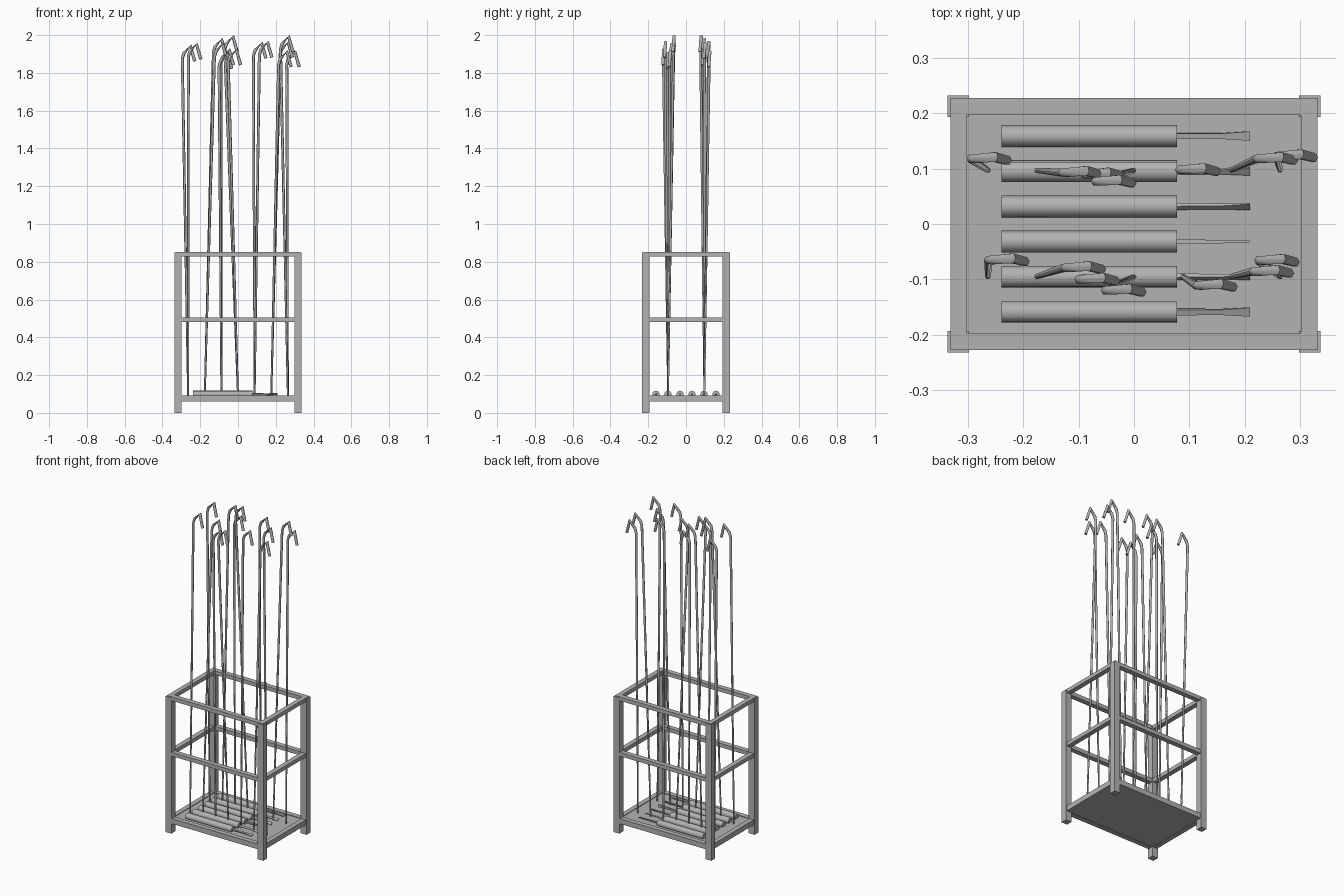
import bpy, bmesh
from math import radians
from mathutils import Matrix, Vector

cube = bpy.data.objects.get("Cube")
if cube:
    bpy.data.objects.remove(cube, do_unlink=True)

grey = bpy.data.materials.new("grey metal")
grey.use_nodes = True
grey.diffuse_color = (0.45, 0.45, 0.45, 1)
grey.node_tree.nodes["Principled BSDF"].inputs["Base Color"].default_value = grey.diffuse_color


def finish(name, bm, smooth=None):
    bmesh.ops.recalc_face_normals(bm, faces=bm.faces)
    mesh = bpy.data.meshes.new(name)
    bm.to_mesh(mesh)
    bm.free()
    mesh.materials.append(grey)
    obj = bpy.data.objects.new(name, mesh)
    bpy.context.collection.objects.link(obj)
    if smooth:
        bpy.ops.object.select_all(action="DESELECT")
        obj.select_set(True)
        bpy.context.view_layer.objects.active = obj
        bpy.ops.object.shade_smooth_by_angle(angle=radians(smooth))
    return obj


def add_box(bm, low, high):
    low, high = Vector(low), Vector(high)
    size = high - low
    bmesh.ops.create_cube(bm, size=1, matrix=Matrix.Translation((low + high) / 2) @ Matrix.Diagonal((*size, 1)))


def box(name, low, high):
    bm = bmesh.new()
    add_box(bm, low, high)
    return finish(name, bm)


# Corner posts
for sx, side in ((-1, "right"), (1, "left")):
    for sy, end in ((-1, "front"), (1, "back")):
        xs = sorted((sx * 0.298, sx * 0.337))
        ys = sorted((sy * 0.193, sy * 0.232))
        box(f"{end}_{side}_post", (xs[0], ys[0], 0), (xs[1], ys[1], 0.848))

# Rail rings and floor plate
OX, OY, IX, IY = 0.332, 0.228, 0.302, 0.197
for name, z0, z1 in (("top", 0.828, 0.852), ("middle", 0.482, 0.506), ("bottom", 0.06, 0.092)):
    bm = bmesh.new()
    for s in (-1, 1):
        ys = sorted((s * IY, s * OY))
        add_box(bm, (-OX, ys[0], z0), (OX, ys[1], z1))
        xs = sorted((s * IX, s * OX))
        add_box(bm, (xs[0], -IY, z0), (xs[1], IY, z1))
    finish(f"{name}_rails", bm)
box("floor_plate", (-IX, -IY, 0.062), (IX, IY, 0.088))


# Tools lying on the floor: round grip plus a flat blade, each rolled differently
def floor_tool(index, y, roll):
    bm = bmesh.new()
    place = Matrix.Translation((0, y, 0.098)) @ Matrix.Rotation(radians(roll), 4, "X")
    bmesh.ops.create_cone(bm, cap_ends=True, segments=8, radius1=0.02, radius2=0.02, depth=0.317,
                          matrix=Matrix.Translation((-0.0805, 0, 0)) @ Matrix.Rotation(radians(90), 4, "Y"))
    rings = []
    for x, wide, thick in ((0.07, 0.005, 0.004), (0.16, 0.005, 0.003), (0.21, 0.0085, 0.0015)):
        rings.append([bm.verts.new((x, a * wide, b * thick)) for a, b in ((-1, -1), (1, -1), (1, 1), (-1, 1))])
    for r, s in zip(rings, rings[1:]):
        for i in range(4):
            j = (i + 1) % 4
            bm.faces.new((r[i], r[j], s[j], s[i]))
    bm.faces.new(rings[0])
    bm.faces.new(rings[-1])
    bm.transform(place)
    finish(f"floor_tool_{index}", bm, 50)


for n, roll in enumerate((20, 60, 90, 50, 35, 10)):
    floor_tool(n + 1, -0.159 + n * 0.0636, roll)


# Standing hooked rods: leaning shaft, then a bent hook pointing to the left
def hooked_rod(name, base, top, peak_z):
    x, y = top
    shoulder = peak_z - 0.075
    path = [(*base, 0.088, 0.005), (x, y, shoulder, 0.008), (x + 0.008, y, shoulder + 0.028, 0.009),
            (x + 0.043, y + 0.003, peak_z - 0.008, 0.01), (x + 0.066, y - 0.003, peak_z - 0.088, 0.009)]
    points = [Vector(p[:3]) for p in path]
    bm = bmesh.new()
    rings = []
    for i, p in enumerate(points):
        tangent = (points[min(i + 1, 4)] - points[max(i - 1, 0)]).normalized()
        across = Vector((0, 1, 0)).cross(tangent).normalized()
        side = tangent.cross(across)
        r = path[i][3]
        rings.append([bm.verts.new(p + r * (a * across + b * side))
                      for a, b in ((1, 0), (0.5, 0.87), (-0.5, 0.87), (-1, 0), (-0.5, -0.87), (0.5, -0.87))])
    for lower, upper in zip(rings, rings[1:]):
        for i in range(6):
            j = (i + 1) % 6
            bm.faces.new((lower[i], lower[j], upper[j], upper[i]))
    bm.faces.new(rings[0])
    bm.faces.new(rings[-1])
    finish(name, bm, 65)


# Each entry: top x, top y, peak height
back = ((-0.295, 0.118, 1.95), (-0.13, 0.093, 1.985), (-0.09, 0.09, 1.93), (-0.07, 0.077, 2.0),
        (0.082, 0.098, 1.965), (0.222, 0.118, 1.97), (0.258, 0.123, 1.92))
front = ((-0.263, -0.065, 1.96), (-0.125, -0.079, 1.96), (-0.1, -0.1, 1.91), (-0.052, -0.12, 1.93),
         (0.113, -0.111, 1.97), (0.215, -0.086, 1.92), (0.225, -0.066, 2.0))
for row, y, tops in (("back", 0.097, back), ("front", -0.095, front)):
    for n, (tx, ty, peak) in enumerate(tops):
        hooked_rod(f"{row}_hooked_rod_{n + 1}", (-0.264 + n * 0.088, y), (tx, ty), peak)
